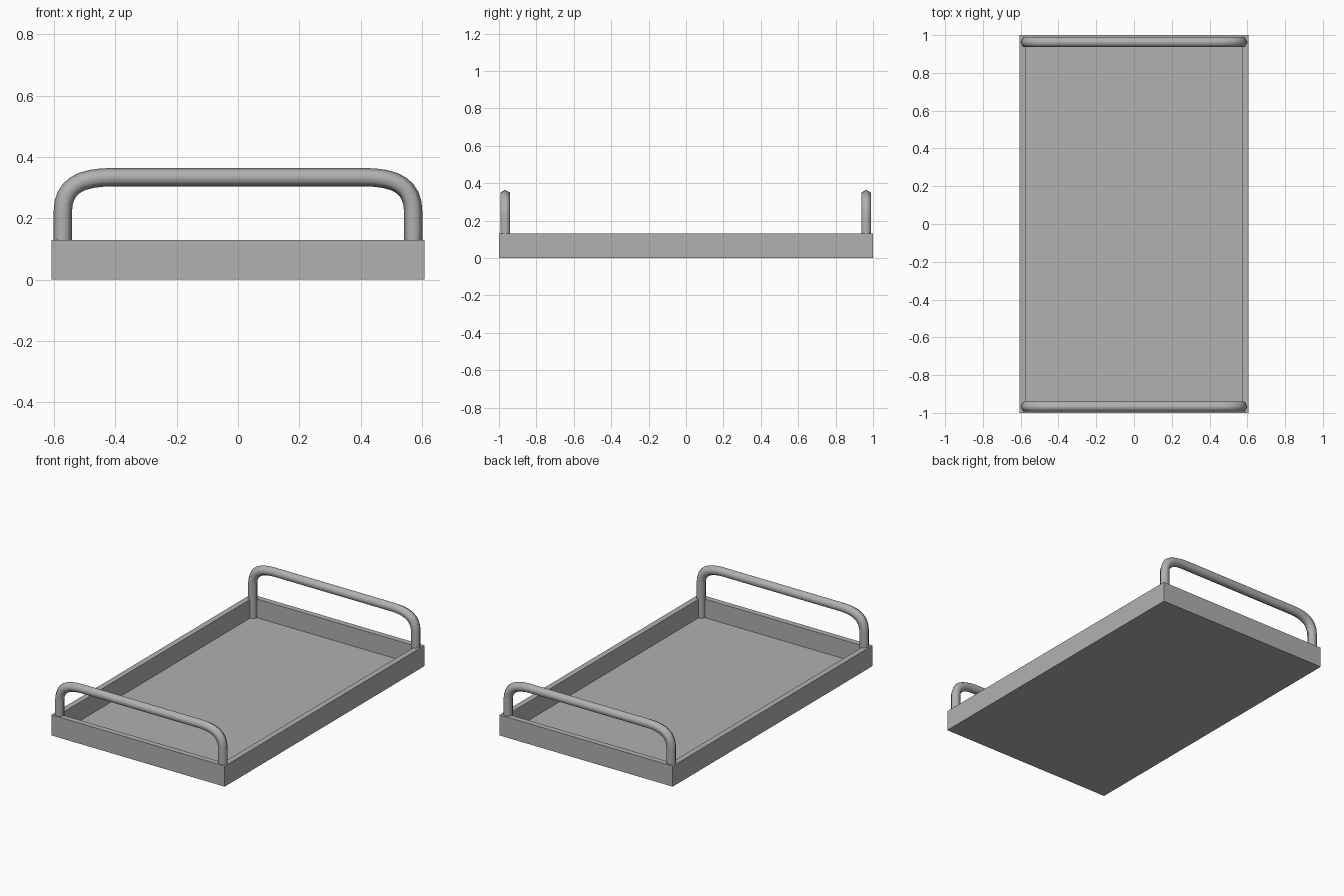
import bpy, bmesh, math
from mathutils import Vector

if "Cube" in bpy.data.objects:
    bpy.data.objects.remove(bpy.data.objects["Cube"])

HX, HY, H = 0.607, 1.0, 0.13     # tray half sizes and height
WALL, FLOOR = 0.036, 0.012
R = 0.03                         # handle tube radius

grey = bpy.data.materials.new("dark_grey")
grey.diffuse_color = (0.44, 0.44, 0.44, 1)
grey.use_nodes = True
grey.node_tree.nodes["Principled BSDF"].inputs["Base Color"].default_value = grey.diffuse_color


def finish(bm, name):
    bmesh.ops.recalc_face_normals(bm, faces=bm.faces)
    me = bpy.data.meshes.new(name)
    bm.to_mesh(me)
    bm.free()
    me.materials.append(grey)
    ob = bpy.data.objects.new(name, me)
    bpy.context.collection.objects.link(ob)
    return ob


# Tray: box whose top is inset for the rim, then pushed down to the floor
bm = bmesh.new()
bmesh.ops.create_cube(bm, size=1)
for v in bm.verts:
    v.co = Vector((v.co.x * 2 * HX, v.co.y * 2 * HY, (v.co.z + 0.5) * H))
top = max(bm.faces, key=lambda f: f.calc_center_median().z)
bmesh.ops.inset_region(bm, faces=[top], thickness=WALL, use_even_offset=True)
well = bmesh.ops.extrude_face_region(bm, geom=[top])["geom"]
bmesh.ops.delete(bm, geom=[top], context='FACES_ONLY')
for v in well:
    if isinstance(v, bmesh.types.BMVert):
        v.co.z = FLOOR
finish(bm, "tray")


# Handle path: leg, rounded corner, then the same mirrored in x
def handle_path():
    x0, z0, z1 = -0.571, 0.22, 0.334
    half = [Vector((x0, 0, FLOOR))]
    p = [Vector((x0, 0, z0)), Vector((x0, 0, z0 + 0.085)),
         Vector((-0.515, 0, z1)), Vector((-0.41, 0, z1))]
    n = 8
    for i in range(n + 1):
        t = i / n
        u = 1 - t
        half.append(u**3 * p[0] + 3*u*u*t * p[1] + 3*u*t*t * p[2] + t**3 * p[3])
    return half + [Vector((-q.x, 0, q.z)) for q in reversed(half)]


# Handle: six-sided tube swept along the path
def handle(name, y):
    bm = bmesh.new()
    path = handle_path()
    rings = []
    for i, q in enumerate(path):
        d = (path[min(i + 1, len(path) - 1)] - path[max(i - 1, 0)]).normalized()
        if i in (1, len(path) - 2):
            d = Vector((0, 0, 1 if i == 1 else -1))
        out = Vector((-d.z, 0, d.x))
        rings.append([bm.verts.new(q + out * R * math.cos(k * math.pi / 3)
                                   + Vector((0, y + R * math.sin(k * math.pi / 3), 0)))
                      for k in range(6)])
    for a, b in zip(rings, rings[1:]):
        for k in range(6):
            bm.faces.new((a[k], a[(k + 1) % 6], b[(k + 1) % 6], b[k])).smooth = True
    bm.faces.new(rings[0])
    bm.faces.new(rings[-1])
    finish(bm, name)


handle("front_handle", -0.967)
handle("back_handle", 0.963)
